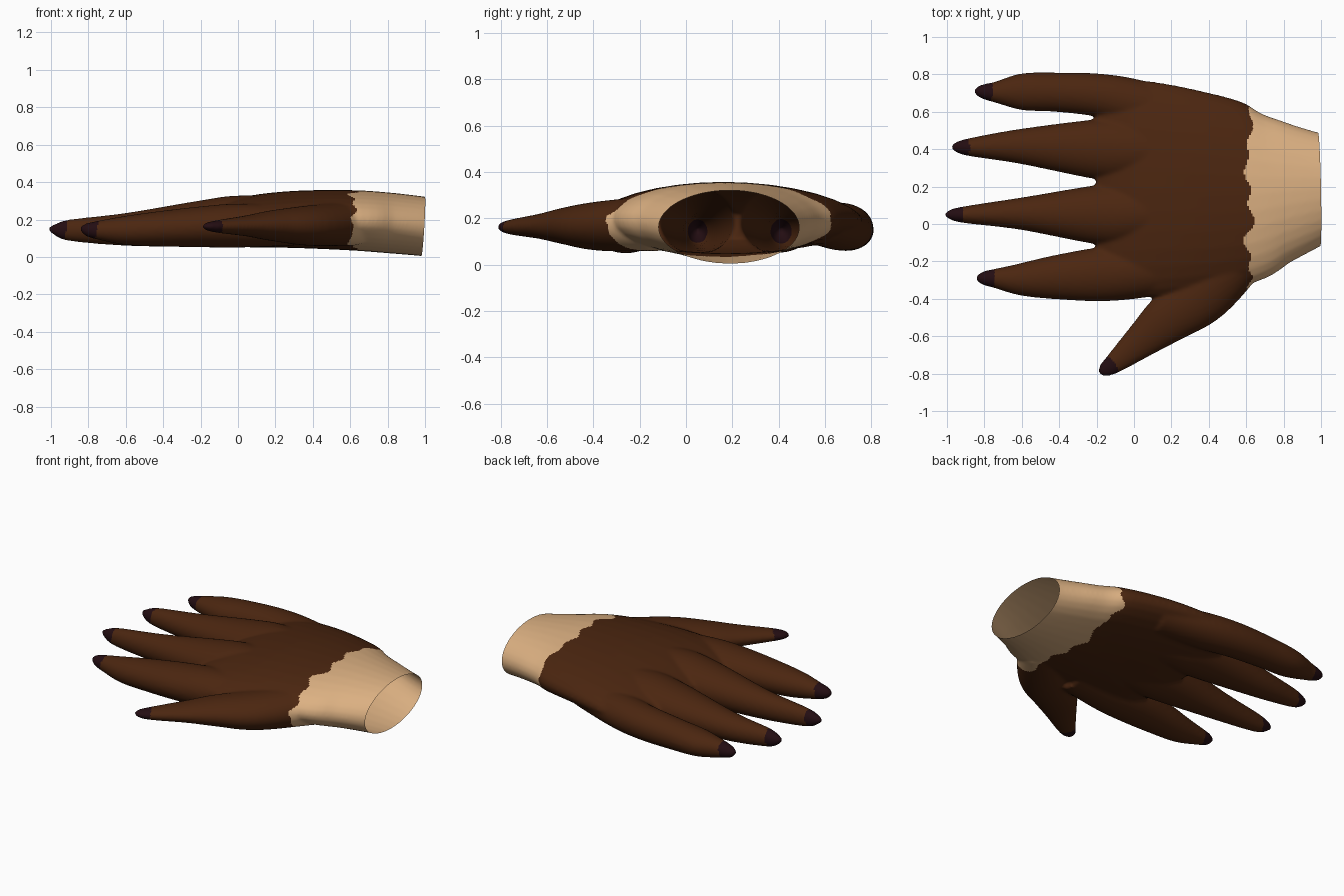
import bpy, bmesh
from math import sin, cos, pi
from mathutils import Vector

cube = bpy.data.objects.get("Cube")
if cube:
    bpy.data.objects.remove(cube, do_unlink=True)


def material(name, rgb):
    m = bpy.data.materials.new(name)
    m.use_nodes = True
    m.diffuse_color = (*rgb, 1)
    m.node_tree.nodes["Principled BSDF"].inputs["Base Color"].default_value = (*rgb, 1)
    return m


def refine(sections, steps=6):
    """Catmull-Rom interpolation of (x, y, half width, bottom, top) sections."""
    pts = [Vector(s) for s in sections]
    pts = [2 * pts[0] - pts[1]] + pts + [2 * pts[-1] - pts[-2]]
    out = []
    for a, b, c, d in zip(pts, pts[1:], pts[2:], pts[3:]):
        for i in range(steps):
            t = i / steps
            out.append(b + 0.5 * t * (c - a + t * (2*a - 5*b + 4*c - d + t * (3*(b - c) + d - a))))
    return out + [pts[-2]]


def loft(bm, sections, sides=32):
    """Closed tube of upright elliptical rings along a path."""
    secs = refine(sections)
    rings = []
    for i, (x, y, w, low, high) in enumerate(secs):
        p, q = secs[max(i - 1, 0)], secs[min(i + 1, len(secs) - 1)]
        along = Vector((q[0] - p[0], q[1] - p[1])).normalized()
        mid, half = (low + high) / 2, (high - low) / 2
        ring = []
        for k in range(sides):
            a = 2 * pi * k / sides
            ring.append(bm.verts.new((x - along.y * w * cos(a), y + along.x * w * cos(a),
                                      mid + half * sin(a))))
        rings.append(ring)
    for r, s in zip(rings, rings[1:]):
        for k in range(sides):
            n = (k + 1) % sides
            bm.faces.new((r[k], r[n], s[n], s[k]))
    bm.faces.new(rings[0][::-1])
    bm.faces.new(rings[-1])


# Sections: x, y, half width, bottom, top
palm = [(1.1, .19, .27, -.01, .305), (1, .19, .30, .003, .322), (.8, .175, .385, .02, .345),
        (.6, .16, .485, .035, .357), (.3, .17, .55, .048, .353), (.05, .185, .58, .052, .325),
        (-.1, .19, .58, .07, .275), (-.2, .19, .53, .11, .22)]
middle = [(.3, .06, .14, .07, .32), (0, .05, .165, .05, .328), (-.2, .05, .158, .052, .302),
          (-.6, .055, .087, .06, .235), (-.9, .05, .046, .085, .2), (-.98, .05, .028, .115, .175),
          (-1.012, .05, .008, .14, .16)]
ring_finger = [(.3, .36, .14, .07, .31), (0, .39, .165, .052, .32), (-.2, .4, .16, .055, .295),
               (-.6, .415, .095, .06, .23), (-.87, .411, .05, .085, .2),
               (-.945, .411, .03, .11, .175), (-.978, .41, .008, .14, .16)]
little = [(.3, .57, .12, .09, .27), (0, .65, .125, .065, .27), (-.2, .69, .115, .06, .262),
          (-.42, .705, .105, .062, .245), (-.6, .707, .098, .067, .225), (-.74, .705, .057, .09, .2),
          (-.82, .709, .035, .11, .18), (-.855, .71, .01, .14, .16)]
index = [(.3, -.22, .13, .06, .28), (0, -.255, .145, .05, .285), (-.2, -.27, .143, .052, .27),
         (-.42, -.285, .118, .056, .245), (-.6, -.296, .088, .064, .22), (-.74, -.291, .053, .09, .195),
         (-.81, -.29, .035, .11, .18), (-.845, -.29, .01, .14, .16)]
thumb = [(.62, -.12, .14, .06, .3), (.38, -.36, .16, .06, .275), (.19, -.5, .135, .085, .25),
         (.05, -.615, .098, .11, .222), (-.1, -.74, .058, .128, .198), (-.16, -.782, .038, .14, .185),
         (-.185, -.8, .012, .155, .17)]
digits = (middle, ring_finger, little, index, thumb)

# Fuse palm and digits into one soft skin
bm = bmesh.new()
for part in (palm, *digits):
    loft(bm, part)
bmesh.ops.recalc_face_normals(bm, faces=bm.faces)
mesh = bpy.data.meshes.new("hand")
bm.to_mesh(mesh)
bm.free()
hand = bpy.data.objects.new("hand", mesh)
bpy.context.collection.objects.link(hand)
remesh = hand.modifiers.new("fuse", 'REMESH')
remesh.mode = 'VOXEL'
remesh.voxel_size = 0.01
smooth = hand.modifiers.new("soften", 'SMOOTH')
smooth.factor = 0.5
smooth.iterations = 10
skin = bpy.data.meshes.new_from_object(hand.evaluated_get(bpy.context.evaluated_depsgraph_get()))
hand.modifiers.clear()
hand.data = skin

# Open the wrist with a slanted cut
bm = bmesh.new()
bm.from_mesh(skin)
bmesh.ops.bisect_plane(bm, geom=bm.verts[:] + bm.edges[:] + bm.faces[:],
                       plane_co=(.99, .19, .16), plane_no=(1, .02, -.06), clear_outer=True)

# Colours: pale wrist behind a ragged line, dark finger ends, brown elsewhere
skin.materials.clear()
for m in (material("dark brown", (.07, .019, .005)), material("tan", (.72, .44, .225)),
          material("blackish plum", (.017, .004, .006))):
    skin.materials.append(m)
tips = [Vector((d[-1][0], d[-1][1], .16)) for d in digits]
for f in bm.faces:
    c = f.calc_center_median()
    edge = .615 + .018 * sin(15 * c.y + 20 * c.z) + .012 * sin(37 * c.y + 1) + .008 * sin(60 * c.z + 25 * c.y)
    f.smooth = True
    f.material_index = 0
    if c.x > edge:
        f.material_index = 1
    elif min((c - t).length for t in tips) < .105:
        f.material_index = 2
bm.to_mesh(skin)
bm.free()
